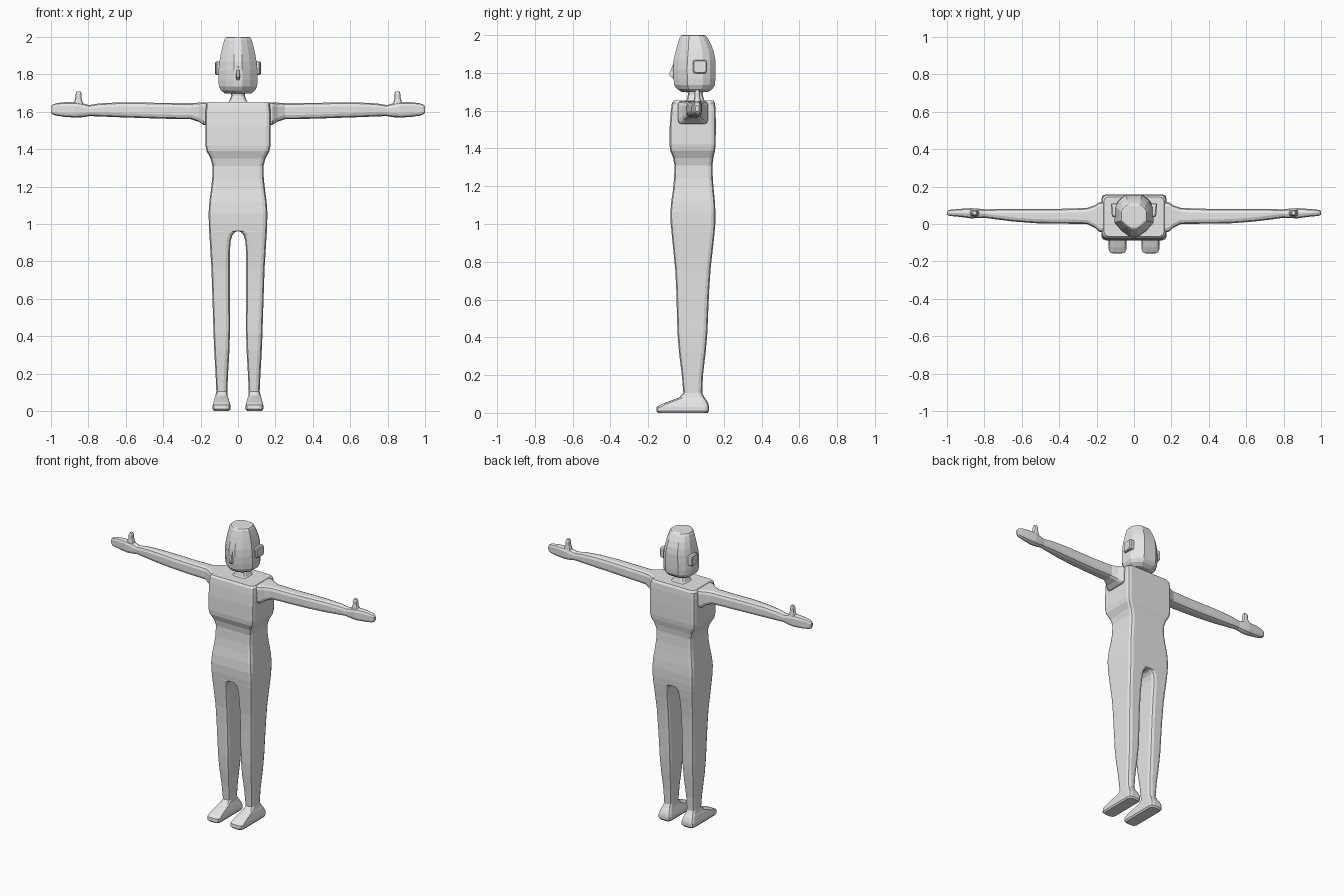
import bpy, bmesh, math

skin = bpy.data.materials.new("light grey")
skin.diffuse_color = (0.8, 0.8, 0.8, 1)


def rounded_rect(a0, a1, b0, b1, r, seg=2):
    """Closed ring of 2D points round a rectangle with rounded corners."""
    r = min(r, (a1 - a0) * 0.45, (b1 - b0) * 0.45)
    corners = [(a1 - r, b1 - r), (a0 + r, b1 - r), (a0 + r, b0 + r), (a1 - r, b0 + r)]
    ring = []
    for i, (a, b) in enumerate(corners):
        for k in range(seg + 1):
            t = (i + k / seg) * math.pi / 2
            ring.append((a + r * math.cos(t), b + r * math.sin(t)))
    return ring


def loft(name, rings, mirror=False):
    """Skin a list of 3D rings, cap both ends, optionally mirror across x."""
    bm = bmesh.new()
    for s in ((1, -1) if mirror else (1,)):
        vs = [[bm.verts.new((s * x, y, z)) for x, y, z in ring] for ring in rings]
        n = len(vs[0])
        for lo, hi in zip(vs, vs[1:]):
            for i in range(n):
                j = (i + 1) % n
                bm.faces.new((lo[i], lo[j], hi[j], hi[i]))
        bm.faces.new(vs[0][::-1])
        bm.faces.new(vs[-1])
    bmesh.ops.recalc_face_normals(bm, faces=bm.faces)
    me = bpy.data.meshes.new(name)
    bm.to_mesh(me)
    bm.free()
    me.materials.append(skin)
    ob = bpy.data.objects.new(name, me)
    bpy.context.collection.objects.link(ob)
    return ob


def stack(sections, r):
    """Rings stacked up z from (z, x0, x1, y0, y1)."""
    return [[(x, y, z) for x, y in rounded_rect(x0, x1, y0, y1, r)]
            for z, x0, x1, y0, y1 in sections]


# Torso: hips, waist, chest and squared shoulders
torso = [
    (0.962, 0.154, -0.077, 0.152), (1.00, 0.156, -0.081, 0.155), (1.06, 0.157, -0.083, 0.156),
    (1.12, 0.153, -0.078, 0.153), (1.18, 0.145, -0.069, 0.147), (1.24, 0.138, -0.063, 0.142),
    (1.31, 0.136, -0.061, 0.140), (1.35, 0.147, -0.068, 0.145), (1.39, 0.168, -0.084, 0.154),
    (1.42, 0.174, -0.087, 0.157), (1.52, 0.174, -0.086, 0.158), (1.60, 0.174, -0.080, 0.157),
    (1.64, 0.170, -0.075, 0.154), (1.653, 0.160, -0.066, 0.145)]
loft("torso", stack([(z, -w, w, a, b) for z, w, a, b in torso], 0.022))

# Legs with feet; the inner side curves in to meet at the crotch
legs = [
    (0.000, 0.048, 0.128, -0.148, 0.115), (0.010, 0.041, 0.135, -0.157, 0.122),
    (0.032, 0.041, 0.135, -0.155, 0.122), (0.048, 0.045, 0.131, -0.125, 0.118),
    (0.065, 0.050, 0.127, -0.080, 0.110), (0.082, 0.055, 0.121, -0.035, 0.098),
    (0.105, 0.057, 0.116, -0.014, 0.086), (0.20, 0.053, 0.120, -0.022, 0.090),
    (0.32, 0.046, 0.127, -0.037, 0.104), (0.42, 0.043, 0.131, -0.045, 0.113),
    (0.52, 0.043, 0.134, -0.048, 0.117), (0.64, 0.044, 0.138, -0.051, 0.122),
    (0.76, 0.044, 0.142, -0.057, 0.130), (0.86, 0.043, 0.148, -0.067, 0.141),
    (0.91, 0.039, 0.151, -0.072, 0.147), (0.94, 0.030, 0.153, -0.075, 0.150),
    (0.957, 0.015, 0.154, -0.077, 0.152), (0.964, -0.005, 0.154, -0.077, 0.152)]
loft("legs", stack(legs, 0.022), mirror=True)

# Arms: flared shoulder, slim arm, flat mitten hand (x, y0, y1, z0, z1)
arms = [
    (0.15, -0.046, 0.120, 1.525, 1.651), (0.185, -0.042, 0.116, 1.530, 1.650),
    (0.21, -0.020, 0.100, 1.546, 1.649), (0.25, 0.000, 0.086, 1.560, 1.646),
    (0.40, 0.002, 0.081, 1.563, 1.647), (0.52, 0.004, 0.080, 1.567, 1.650),
    (0.64, 0.013, 0.080, 1.571, 1.650), (0.74, 0.025, 0.080, 1.575, 1.645),
    (0.795, 0.033, 0.078, 1.577, 1.636), (0.83, 0.032, 0.082, 1.571, 1.645),
    (0.87, 0.030, 0.085, 1.569, 1.652), (0.93, 0.038, 0.081, 1.573, 1.651),
    (0.975, 0.042, 0.077, 1.580, 1.645), (0.993, 0.045, 0.074, 1.587, 1.637),
    (1.0, 0.050, 0.069, 1.596, 1.628)]
loft("arms", [[(x, y, z) for y, z in rounded_rect(y0, y1, z0, z1, 0.022)]
              for x, y0, y1, z0, z1 in arms], mirror=True)

# Thumbs pointing up
thumbs = [(1.62, 0.825, 0.882, 0.038, 0.080), (1.655, 0.832, 0.875, 0.042, 0.077),
          (1.672, 0.837, 0.870, 0.044, 0.075), (1.695, 0.836, 0.869, 0.044, 0.075),
          (1.709, 0.842, 0.863, 0.049, 0.070)]
loft("thumbs", stack(thumbs, 0.012), mirror=True)

# Neck
neck = [(1.645, 0.058, -0.005, 0.105), (1.66, 0.046, 0.005, 0.095), (1.685, 0.036, 0.010, 0.088),
        (1.705, 0.038, 0.008, 0.090), (1.735, 0.055, -0.01, 0.105)]
loft("neck", stack([(z, -w, w, a, b) for z, w, a, b in neck], 0.02))

# Head: eight-sided, wedge-shaped towards the face (z, half width, front y, back y)
head = [(1.698, 0.070, -0.020, 0.115), (1.715, 0.092, -0.048, 0.140), (1.735, 0.102, -0.062, 0.153),
        (1.77, 0.105, -0.066, 0.156), (1.82, 0.104, -0.068, 0.156), (1.87, 0.099, -0.065, 0.155),
        (1.91, 0.092, -0.056, 0.148), (1.95, 0.083, -0.045, 0.133), (1.985, 0.073, -0.034, 0.115),
        (1.997, 0.067, -0.025, 0.105), (2.0, 0.058, -0.016, 0.096)]
rings = []
for z, w, f, b in head:
    d = b - f
    half = [(0.22 * w, f), (0.62 * w, f + 0.13 * d), (w, f + 0.33 * d),
            (w, f + 0.70 * d), (0.80 * w, f + 0.87 * d), (0.45 * w, b)]
    rings.append([(x, y, z) for x, y in half + [(-x, y) for x, y in reversed(half)]])
loft("head", rings)

# Nose: small wedge
nose = [(1.77, 0.012, -0.070), (1.785, 0.015, -0.086), (1.80, 0.013, -0.087), (1.85, 0.006, -0.067)]
loft("nose", [[(-w, -0.05, z), (-w * 0.5, f, z), (w * 0.5, f, z), (w, -0.05, z)] for z, w, f in nose])

# Ears: flat rounded plates leaning slightly outwards at the back
ears = []
for x, grow in ((0.090, 0.0), (0.115, 0.0), (0.121, -0.005)):
    ears.append([(x + (y - 0.075) * 0.08, y, z) for y, z in
                 rounded_rect(0.038 - grow, 0.110 + grow, 1.797 - grow, 1.868 + grow, 0.01)])
loft("ears", ears, mirror=True)
